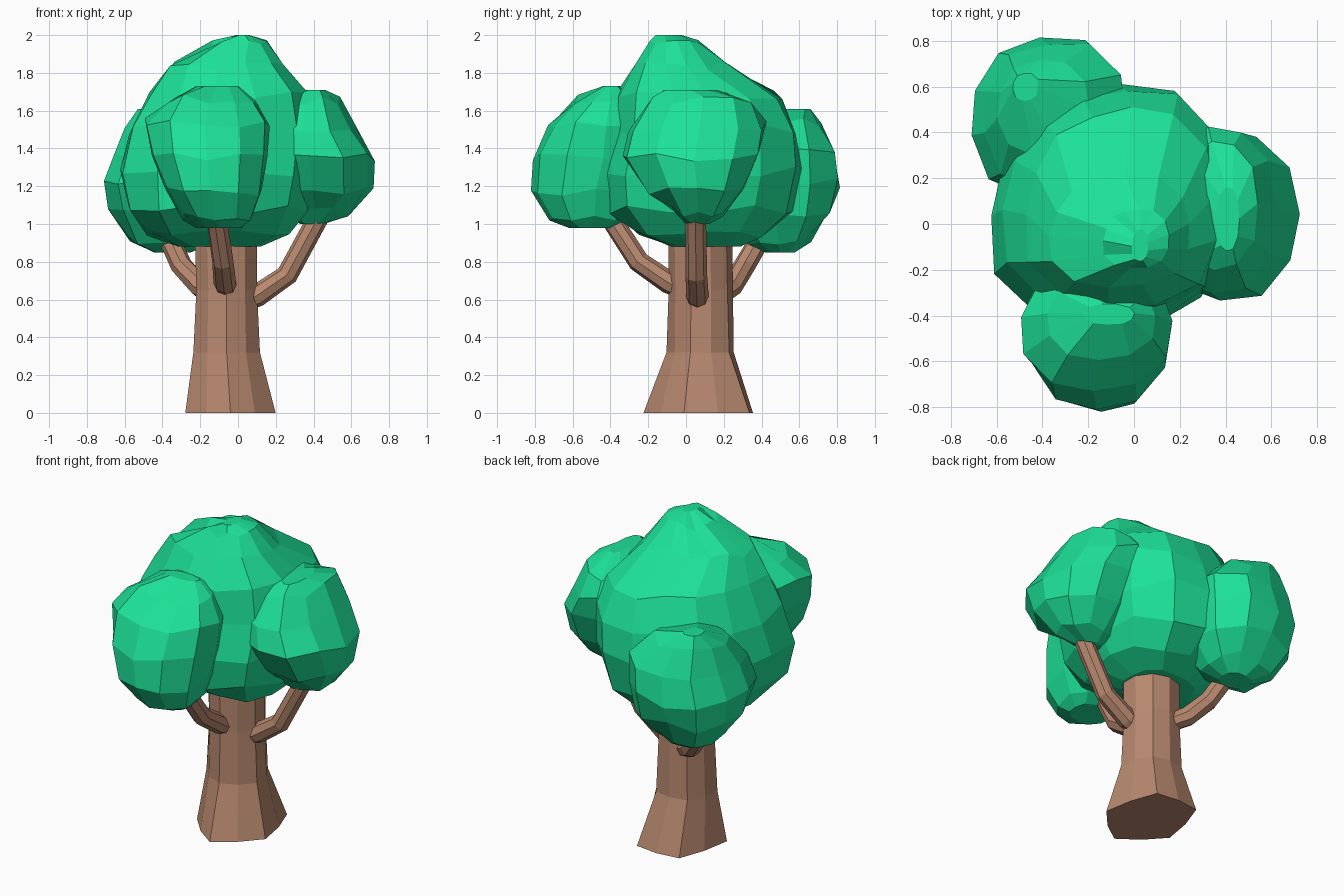
import bpy, bmesh, math, random
from mathutils import Vector

if "Cube" in bpy.data.objects:
    bpy.data.objects.remove(bpy.data.objects["Cube"])

random.seed(4)


def material(name, rgb):
    m = bpy.data.materials.new(name)
    m.diffuse_color = (*rgb, 1)
    m.use_nodes = True
    m.node_tree.nodes["Principled BSDF"].inputs["Base Color"].default_value = m.diffuse_color
    return m


LEAF = material("leaf_green", (0.012, 0.75, 0.31))
BARK = material("bark_brown", (0.48, 0.25, 0.16))


def loft(name, rings, mat):
    """Skin a list of equal-length point rings and cap both ends."""
    bm = bmesh.new()
    loops = [[bm.verts.new(p) for p in r] for r in rings]
    n = len(loops[0])
    for a, b in zip(loops, loops[1:]):
        for i in range(n):
            j = (i + 1) % n
            bm.faces.new((a[i], a[j], b[j], b[i]))
    bm.faces.new(loops[0][::-1])
    bm.faces.new(loops[-1])
    bmesh.ops.recalc_face_normals(bm, faces=bm.faces)
    me = bpy.data.meshes.new(name)
    bm.to_mesh(me)
    bm.free()
    me.materials.append(mat)
    ob = bpy.data.objects.new(name, me)
    bpy.context.collection.objects.link(ob)


def foliage(name, extents, sides, power, jitter=0.025, dent=0, taper=0):
    """Faceted clump: each row gives z and the x/y limits of one ring.
    dent flattens the back-left corner, taper widens the front."""
    rings = []
    spin = random.random()
    for k, (z, x0, x1, y0, y1) in enumerate(extents):
        ring = []
        end = k in (0, len(extents) - 1)
        for i in range(sides):
            a = 2 * math.pi * (i + spin) / sides
            c, s = math.cos(a), math.sin(a)
            r = (abs(c) ** power + abs(s) ** power) ** (-1 / power)
            r *= 1.01 + random.uniform(-jitter, jitter)
            r *= 1 - dent * max(0, math.cos(a - math.radians(135))) ** 2
            dz = 0 if end else random.uniform(-0.03, 0.03)
            ring.append(((x0 + x1) / 2 + c * r * (1 - taper * s) * (x1 - x0) / 2,
                         (y0 + y1) / 2 + s * r * (y1 - y0) / 2, z + dz))
        rings.append(ring)
    loft(name, rings, LEAF)


def branch(name, path, radii, sides=8):
    pts = [Vector(p) for p in path]
    rings = []
    for i, p in enumerate(pts):
        d = (pts[min(i + 1, len(pts) - 1)] - pts[max(i - 1, 0)]).normalized()
        q = d.to_track_quat('Z', 'Y')
        rings.append([p + q @ Vector((radii[i] * math.cos(t), radii[i] * math.sin(t), 0))
                      for t in (2 * math.pi * k / sides for k in range(sides))])
    loft(name, rings, BARK)


# Trunk with lobed, flaring foot: z, centre x, centre y, radius x, radius y, lobe depth
trunk = []
for z, cx, cy, rx, ry, lobe in [(0, -0.04, 0.085, 0.235, 0.29, 0.07),
                                (0.32, -0.06, 0.08, 0.18, 0.178, 0.03),
                                (0.65, -0.06, 0.08, 0.167, 0.17, 0.01),
                                (1.05, -0.065, 0.075, 0.175, 0.17, 0.0)]:
    trunk.append([(cx + rx * math.cos(a) * m, cy + ry * math.sin(a) * m, z)
                  for a, m in ((math.pi * i / 5 + math.radians(54), 1 + lobe * (-1) ** i)
                               for i in range(10))])
loft("trunk", trunk, BARK)

# Branches
R = (0.055, 0.06, 0.057, 0.055)
branch("right_branch", [(0.03, 0.06, 0.59), (0.1, 0.06, 0.62), (0.26, 0.055, 0.73), (0.45, 0.05, 1.08)], R)
branch("front_branch", [(-0.06, -0.03, 0.66), (-0.07, -0.09, 0.69), (-0.08, -0.25, 0.8), (-0.12, -0.43, 1.08)], R)
branch("back_left_branch", [(-0.13, 0.19, 0.63), (-0.2, 0.24, 0.67), (-0.3, 0.31, 0.78), (-0.4, 0.44, 1.0)], R)

# Main crown
foliage("main_crown", [
    (0.88, -0.32, 0.12, -0.08, 0.30), (0.94, -0.50, 0.27, -0.27, 0.43),
    (1.08, -0.60, 0.36, -0.42, 0.58), (1.28, -0.63, 0.40, -0.44, 0.62),
    (1.50, -0.58, 0.41, -0.38, 0.61), (1.68, -0.48, 0.36, -0.35, 0.52),
    (1.83, -0.38, 0.24, -0.27, 0.22), (1.95, -0.14, 0.15, -0.19, 0.07),
    (2.00, -0.01, 0.06, -0.16, -0.02)], 14, 2.8, dent=0.12, taper=0.05)

# Side clumps
foliage("front_clump", [
    (0.98, -0.22, 0.02, -0.62, -0.40), (1.03, -0.29, 0.07, -0.72, -0.30),
    (1.17, -0.39, 0.12, -0.82, -0.20), (1.36, -0.46, 0.15, -0.80, -0.15),
    (1.53, -0.49, 0.16, -0.73, -0.18), (1.66, -0.38, 0.09, -0.59, -0.25),
    (1.73, -0.22, 0.0, -0.44, -0.35)], 11, 2.4)
foliage("right_clump", [
    (1.00, 0.33, 0.45, 0.00, 0.12), (1.06, 0.25, 0.60, -0.08, 0.20),
    (1.17, 0.14, 0.71, -0.21, 0.31), (1.36, 0.10, 0.72, -0.33, 0.39),
    (1.52, 0.12, 0.62, -0.30, 0.42), (1.65, 0.20, 0.54, -0.20, 0.36),
    (1.71, 0.36, 0.46, -0.12, 0.16)], 11, 2.3)
foliage("back_left_clump", [
    (0.85, -0.45, -0.25, 0.42, 0.58), (0.92, -0.58, -0.15, 0.33, 0.67),
    (1.05, -0.69, -0.06, 0.20, 0.77), (1.22, -0.72, -0.04, 0.12, 0.82),
    (1.38, -0.66, -0.04, 0.15, 0.80), (1.53, -0.60, -0.20, 0.30, 0.72),
    (1.61, -0.53, -0.42, 0.54, 0.66)], 11, 2.6, dent=0.06)
